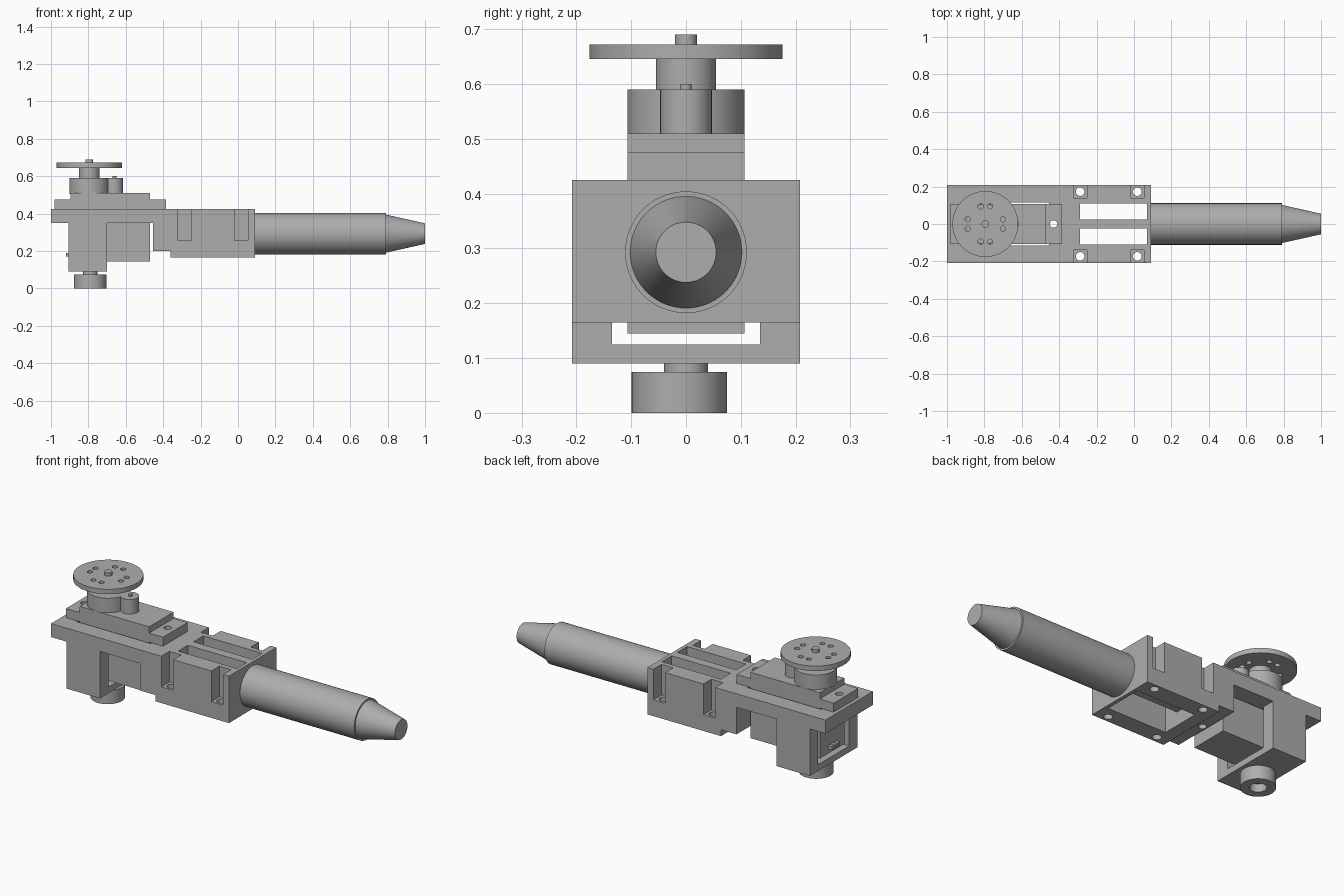
import bpy, bmesh, math
from mathutils import Matrix

if "Cube" in bpy.data.objects:
    bpy.data.objects.remove(bpy.data.objects["Cube"], do_unlink=True)

grey = bpy.data.materials.new("plain grey")
grey.use_nodes = True
tone = (0.42, 0.42, 0.42, 1)
grey.diffuse_color = tone
grey.node_tree.nodes["Principled BSDF"].inputs["Base Color"].default_value = tone


def finish(name, bm):
    bmesh.ops.recalc_face_normals(bm, faces=bm.faces)
    mesh = bpy.data.meshes.new(name)
    bm.to_mesh(mesh)
    bm.free()
    mesh.materials.append(grey)
    obj = bpy.data.objects.new(name, mesh)
    bpy.context.collection.objects.link(obj)
    return obj


def select(obj):
    bpy.ops.object.select_all(action="DESELECT")
    obj.select_set(True)
    bpy.context.view_layer.objects.active = obj


def smooth(obj):
    select(obj)
    bpy.ops.object.shade_smooth_by_angle(angle=math.radians(30))


def extrude_profile(name, points, half_width):
    """Side outline in x and z, extruded across y."""
    bm = bmesh.new()
    face = bm.faces.new([bm.verts.new((x, -half_width, z)) for x, z in points])
    grown = bmesh.ops.extrude_face_region(bm, geom=[face])["geom"]
    verts = [v for v in grown if isinstance(v, bmesh.types.BMVert)]
    bmesh.ops.translate(bm, verts=verts, vec=(0, 2 * half_width, 0))
    return finish(name, bm)


def add_box(bm, xs, ys, zs):
    verts = bmesh.ops.create_cube(bm, size=1)["verts"]
    for v in verts:
        v.co = [(r[0] + r[1]) / 2 + c * (r[1] - r[0]) for r, c in zip((xs, ys, zs), v.co)]


def add_post(bm, x, y, z0, z1, r, sides=48):
    bmesh.ops.create_cone(bm, cap_ends=True, segments=sides, radius1=r, radius2=r,
                          depth=z1 - z0, matrix=Matrix.Translation((x, y, (z0 + z1) / 2)))


def post(name, *dims):
    bm = bmesh.new()
    add_post(bm, *dims)
    obj = finish(name, bm)
    smooth(obj)
    return obj


def cut(obj, bm):
    cutter = finish("cutter", bm)
    cutter.hide_render = True
    mod = obj.modifiers.new("cut", "BOOLEAN")
    mod.operation = "DIFFERENCE"
    mod.solver = "EXACT"
    mod.use_self = True
    mod.object = cutter
    select(obj)
    bpy.ops.object.modifier_apply(modifier=mod.name)
    bpy.data.objects.remove(cutter, do_unlink=True)
    smooth(obj)


# Bracket: plate, motor cradle and clamp block in one outline
bracket = extrude_profile("bracket", [
    (-1, .35), (-.905, .35), (-.905, .09), (-.70, .09), (-.70, .35), (-.455, .35),
    (-.455, .2), (-.36, .2), (-.36, .165), (.09, .165), (.09, .425), (-1, .425)], .208)

# Motor opening, cradle window and clamp slots
bm = bmesh.new()
add_box(bm, (-.91, -.455), (-.115, .115), (.3, .5))
cut(bracket, bm)
bm = bmesh.new()
add_box(bm, (-.95, -.65), (-.135, .135), (.125, .35))
cut(bracket, bm)
bm = bmesh.new()
for side in (-1, 1):
    add_box(bm, (-.29, .07), sorted((side * .025, side * .11)), (.1, .5))
cut(bracket, bm)
bm = bmesh.new()
add_box(bm, (-.29, .07), (-.11, .11), (.1, .24))
cut(bracket, bm)

# Corner screw pockets and screw holes
bm = bmesh.new()
for side in (-1, 1):
    for x in (-.288, .018):
        add_box(bm, (x - .036, x + .036), sorted((side * .138, side * .25)), (.255, .5))
cut(bracket, bm)
bm = bmesh.new()
for side in (-1, 1):
    for x in (-.288, .018):
        add_post(bm, x, side * .173, .1, .3, .023, 24)
add_post(bm, -.43, 0, .1, .5, .02, 24)
cut(bracket, bm)

# Motor body with mounting flange
motor = extrude_profile("motor_body", [
    (-.895, .145), (-.47, .145), (-.47, .425), (-.385, .425), (-.385, .475), (-.47, .475),
    (-.47, .51), (-.895, .51), (-.895, .475), (-.98, .475), (-.98, .425), (-.895, .425)], .107)
bm = bmesh.new()
for x in (-.94, -.43):
    add_post(bm, x, 0, .4, .5, .02, 24)
cut(motor, bm)

# Cable stubs at the motor's end
bm = bmesh.new()
for y in (-.025, 0, .025):
    add_box(bm, (-.92, -.89), (y - .01, y + .01), (.17, .19))
finish("cable_stubs", bm)

# Gear housing, output hub and screws
axis = -.795
post("gear_housing", axis, 0, .505, .59, .107, 64)
post("idler_housing", -.663, 0, .505, .59, .047)
post("idler_pin", -.66, 0, .585, .6, .01, 16)
post("output_hub", axis, 0, .585, .65, .055)
post("hub_screw", axis, 0, .665, .69, .02, 24)

# Round horn with paired holes on four sides
horn = post("round_horn", axis, 0, .645, .672, .176, 96)
bm = bmesh.new()
for sx in (-1, 1):
    for sy in (-1, 1):
        for dx, dy in ((.095, .025), (.025, .095)):
            add_post(bm, axis + sx * dx, sy * dy, .6, .7, .014, 20)
cut(horn, bm)

# Bottom pivot knob with bore
post("pivot_neck", -.79, 0, .07, .095, .04)
knob = post("pivot_knob", -.79, -.012, 0, .075, .087, 64)
bm = bmesh.new()
add_post(bm, -.79, -.012, -.05, .045, .042)
cut(knob, bm)


# Barrel and tapered tip along x
def barrel_part(name, x0, x1, r0, r1):
    bm = bmesh.new()
    place = Matrix.Translation(((x0 + x1) / 2, 0, .293)) @ Matrix.Rotation(math.pi / 2, 4, "Y")
    bmesh.ops.create_cone(bm, cap_ends=True, segments=72, radius1=r0, radius2=r1,
                          depth=x1 - x0, matrix=place)
    smooth(finish(name, bm))


barrel_part("barrel", .085, .79, .111, .111)
barrel_part("barrel_tip", .785, 1, .103, .055)
